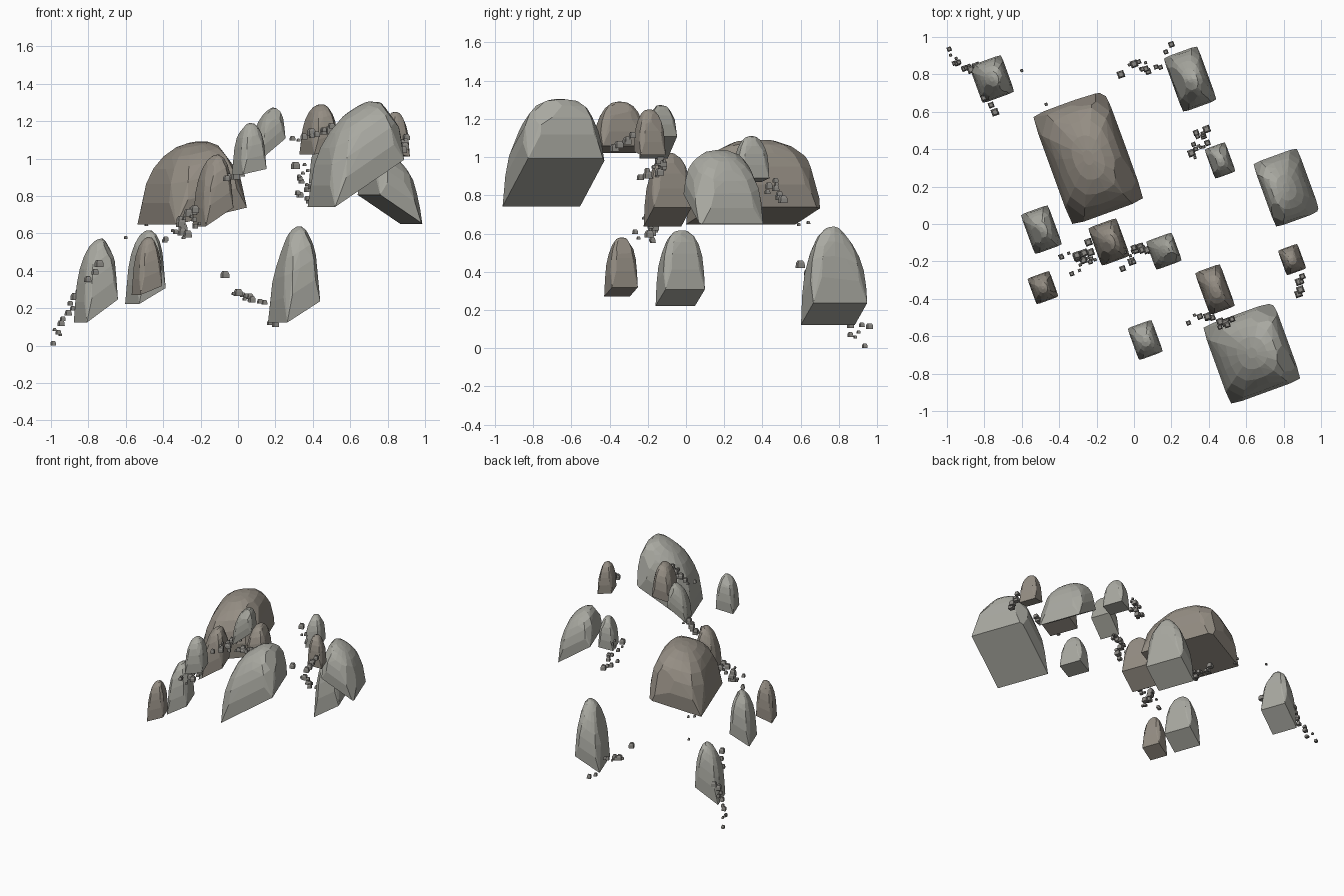
import bpy, bmesh, math, random
from mathutils import Vector

if "Cube" in bpy.data.objects:
    bpy.data.objects.remove(bpy.data.objects["Cube"])

random.seed(4)
YAW = math.radians(20)
U = Vector((math.cos(YAW), math.sin(YAW), 0))
V = Vector((-math.sin(YAW), math.cos(YAW), 0))
# dome rings: width factor, height factor, squareness of outline
RINGS = [(1, 0, 14), (.985, .3, 9), (.92, .55, 6), (.80, .74, 4), (.62, .88, 3), (.38, .97, 2.4), (.13, 1, 2)]


def material(name, rgb):
    m = bpy.data.materials.new(name)
    m.diffuse_color = (*rgb, 1)
    m.use_nodes = True
    m.node_tree.nodes["Principled BSDF"].inputs["Base Color"].default_value = m.diffuse_color
    return m


WARM = material("warm_stone", (.30, .27, .23))
GREY = material("grey_stone", (.36, .36, .32))
PALE = material("pale_stone", (.40, .40, .36))
PEBBLE = material("pebble_stone", (.27, .26, .24))


def rehull(bm):
    r = bmesh.ops.convex_hull(bm, input=bm.verts[:])
    junk = {g for g in r["geom_interior"] + r["geom_unused"] if isinstance(g, bmesh.types.BMVert)}
    bmesh.ops.delete(bm, geom=list(junk), context='VERTS')


def finish(bm, name, mat):
    bmesh.ops.recalc_face_normals(bm, faces=bm.faces[:])
    me = bpy.data.meshes.new(name)
    bm.to_mesh(me)
    bm.free()
    me.materials.append(mat)
    ob = bpy.data.objects.new(name, me)
    bpy.context.collection.objects.link(ob)


def boulder(name, x, y, hu, hv, z_lo, z_hi, z_top, mat, lean=0.0, chips=3):
    """Domed block: base plane runs from z_lo (-u side) to z_hi (+u side)."""
    hu, hv = hu * 1.03, hv * 1.03
    mid, half = (z_lo + z_hi) / 2, (z_hi - z_lo) / 2
    h = min((z_top - mid - abs(half) * s * .9) / d for s, d, n in RINGS if d)
    bm = bmesh.new()
    for s, d, n in RINGS:
        for i in range(16):
            a = math.tau * (i + .5 * (d > 0)) / 16 + math.pi / 4
            c, w = math.cos(a), math.sin(a)
            if d == 0 and i % 4:
                continue
            r = s / (abs(c) ** n + abs(w) ** n) ** (1 / n)
            cu, cv = r * c, r * w
            hd = h * d * (1 - lean * max(0, cv))
            p = Vector((x, y, mid + half * cu + hd)) + U * hu * cu + V * hv * cv
            bm.verts.new(p)
    rehull(bm)
    # flat chips knocked off the shoulders
    for i in range(chips):
        a = random.uniform(0, math.tau)
        nrm = (U * math.cos(a) / hu + V * math.sin(a) / hv)
        nrm = (nrm.normalized() + Vector((0, 0, random.uniform(.2, .9)))).normalized()
        far = max((v.co for v in bm.verts), key=lambda c: c.dot(nrm))
        bmesh.ops.bisect_plane(bm, geom=bm.verts[:] + bm.edges[:] + bm.faces[:], dist=1e-5,
                               plane_co=far - nrm * hu * random.uniform(.06, .13),
                               plane_no=nrm, clear_outer=True)
        rehull(bm)
    bmesh.ops.dissolve_limit(bm, angle_limit=math.radians(3), verts=bm.verts[:], edges=bm.edges[:])
    finish(bm, name, mat)


# large and small boulders: x, y, half sizes, base heights, top
boulder("large_middle_boulder", -.245, .355, .205, .31, .645, .74, 1.09, WARM)
boulder("large_front_boulder", .63, -.69, .20, .22, .735, 1.0, 1.30, PALE)
boulder("right_boulder", .815, .195, .125, .18, .81, .645, 1.035, PALE)
boulder("back_boulder", .30, .775, .096, .153, .12, .24, .635, PALE, lean=.25)
boulder("back_left_boulder", -.76, .775, .09, .105, .12, .25, .57, PALE)
boulder("left_boulder", -.495, -.03, .077, .112, .22, .31, .615, PALE)
boulder("left_front_boulder", -.487, -.34, .062, .073, .27, .32, .58, WARM)
boulder("centre_boulder", -.134, -.096, .08, .107, .635, .74, 1.02, WARM)
boulder("upper_centre_boulder", .16, -.145, .073, .08, .99, 1.11, 1.27, GREY)
boulder("front_boulder", .06, -.62, .068, .09, .915, .945, 1.19, PALE)
boulder("right_small_boulder", .845, -.19, .055, .07, 1.03, 1.01, 1.25, WARM)
boulder("upper_right_boulder", .433, -.35, .071, .119, 1.02, 1.06, 1.29, WARM)
boulder("right_back_boulder", .46, .34, .058, .083, .87, .89, 1.11, PALE)


def pebbles(name, start, end, count, spread):
    """Trail of little stones running from start to end."""
    bm = bmesh.new()
    a, b = Vector(start), Vector(end)
    for i in range(count):
        t = i / max(1, count - 1)
        c = a.lerp(b, t) + Vector((random.uniform(-1, 1) * spread, random.uniform(-1, 1) * spread, 0))
        r = random.choice((.008, .012, .015, .019))
        for s, z in ((1, 0), (.95, 1.3), (.6, 2)):
            ring = [bm.verts.new(c + U * r * s * i2 + V * r * s * j + Vector((0, 0, z * r)))
                    for i2, j in ((-1, -1), (1, -1), (1, 1), (-1, 1))]
            if z:
                for k in range(4):
                    bm.faces.new((prev[k], prev[k - 3], ring[k - 3], ring[k]))
            else:
                bm.faces.new(ring[::-1])
            prev = ring
        bm.faces.new(ring)
    finish(bm, name, PEBBLE)


# pebble trails between the boulders
pebbles("pebbles_back_left", (-.84, .82, .27), (-.975, .89, .05), 9, .025)
pebbles("pebble_lowest", (-.988, .935, 0), (-.96, .86, .06), 2, .0)
pebbles("pebbles_back_left_near", (-.80, .67, .34), (-.74, .60, .42), 3, .01)
pebbles("pebbles_left", (-.34, -.23, .55), (-.20, -.15, .71), 18, .06)
pebbles("pebbles_centre", (-.02, -.2, .88), (.06, -.12, .98), 14, .05)
pebbles("pebbles_right", (.36, .50, .76), (.34, .36, .96), 14, .05)
pebbles("pebbles_front", (.30, -.53, 1.09), (.53, -.50, 1.16), 12, .045)
pebbles("pebbles_back", (-.03, .86, .27), (.13, .83, .22), 10, .025)
pebbles("pebbles_back_edge", (.20, .96, .10), (.17, .92, .11), 2, .0)
pebbles("pebbles_right_edge", (.90, -.27, 1.10), (.885, -.37, 1.03), 5, .015)
pebbles("pebbles_behind_middle", (-.49, .59, .64), (-.47, .64, .65), 2, .0)
pebbles("pebble_scatter", (-.60, .82, .57), (-.07, .80, .36), 2, .0)
